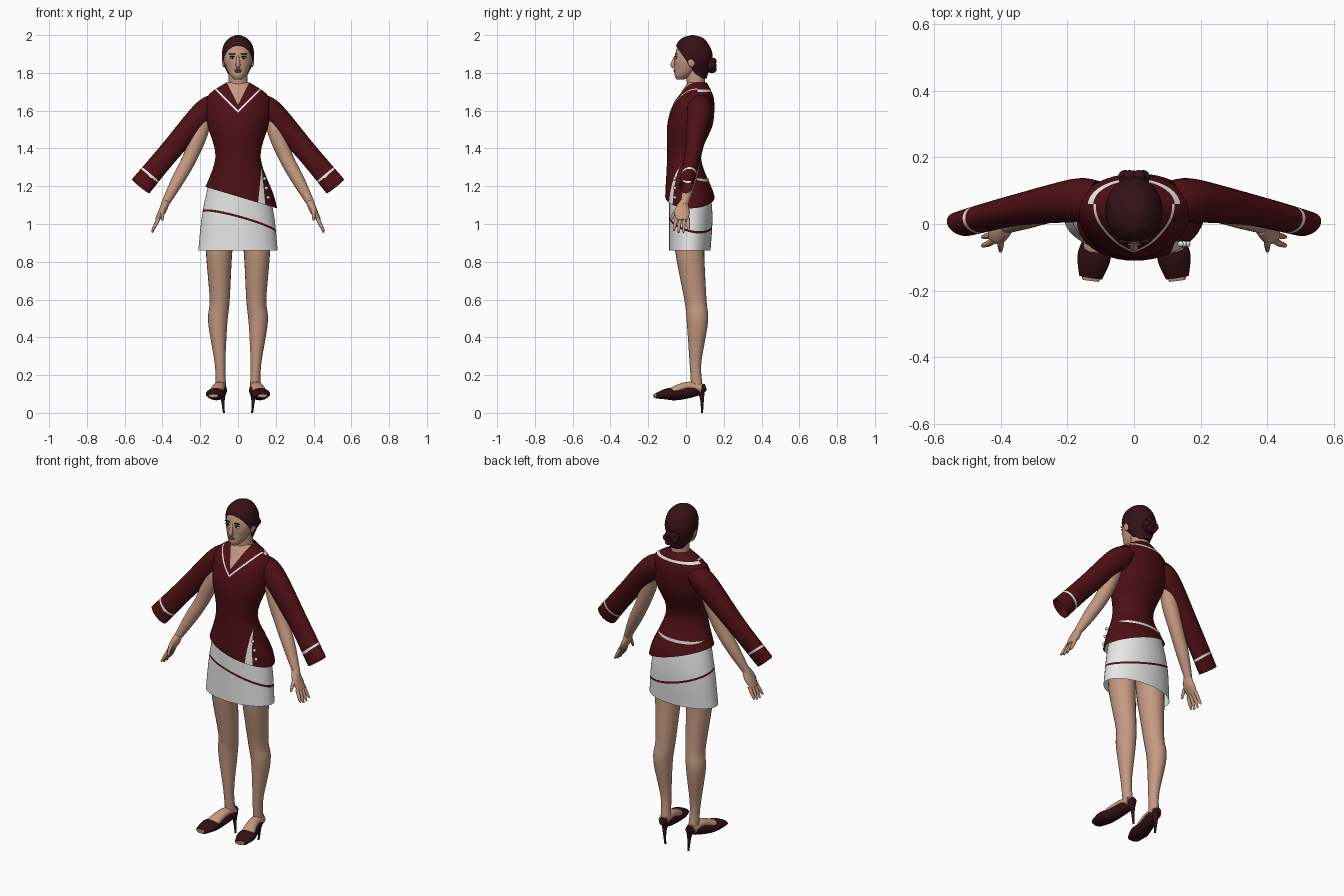
import bpy, bmesh, math
from mathutils import Vector

if "Cube" in bpy.data.objects:
    bpy.data.objects.remove(bpy.data.objects["Cube"])


def material(name, *rgb):
    mat = bpy.data.materials.new(name)
    mat.use_nodes = True
    mat.diffuse_color = (*rgb, 1)
    shader = mat.node_tree.nodes["Principled BSDF"]
    shader.inputs["Base Color"].default_value = (*rgb, 1)
    return mat


RED = material("dark red cloth", .075, .005, .007)
WHITE = material("white cloth", .8, .8, .8)
SKIN = material("skin", .56, .32, .22)
HAIR = material("dark hair", .036, .006, .009)
SHOE = material("shoe leather", .03, .005, .007)
LIPS = material("lips", .36, .14, .11)
DARK = material("dark eye", .01, .01, .01)


def finish(name, bm, materials, rule=None):
    """Turn a bmesh into a smooth object, colouring faces by a rule."""
    bmesh.ops.recalc_face_normals(bm, faces=bm.faces)
    for face in bm.faces:
        face.smooth = True
        if rule:
            face.material_index = rule(face.calc_center_median())
    mesh = bpy.data.meshes.new(name)
    bm.to_mesh(mesh)
    bm.free()
    mesh.set_sharp_from_angle(angle=math.radians(60))
    for mat in materials:
        mesh.materials.append(mat)
    obj = bpy.data.objects.new(name, mesh)
    bpy.context.collection.objects.link(obj)


def spline(keys, steps=6):
    """Smooth interpolation through a list of keys."""
    rows = [Vector(key) for key in keys]
    rows = [rows[0]] + rows + [rows[-1]]
    smooth = []
    for a, b, c, d in zip(rows, rows[1:], rows[2:], rows[3:]):
        for i in range(steps):
            t = i / steps
            start, end = (c - a) / 2, (d - b) / 2
            smooth.append(b + start * t + ((c - b) * 3 - start * 2 - end) * t ** 2
                          + ((b - c) * 2 + start + end) * t ** 3)
    return smooth + [rows[-1]]


def skin_rings(sections, sides, caps):
    """Join ellipses given as (centre, first half axis, second half axis)."""
    bm = bmesh.new()
    angles = [math.tau * k / sides for k in range(sides)]
    rings = [[bm.verts.new(p + u * math.cos(a) + v * math.sin(a)) for a in angles]
             for p, u, v in sections]
    for low, high in zip(rings, rings[1:]):
        for k in range(sides):
            bm.faces.new((low[k], low[k - 1], high[k - 1], high[k]))
    if caps:
        bm.faces.new(rings[0])
        bm.faces.new(rings[-1])
    return bm


def column(keys, caps=True):
    """Level ellipses from rows of (height, front, back, half width)."""
    return skin_rings([(Vector((0, (front + back) / 2, z)), Vector((half, 0, 0)),
                        Vector((0, (back - front) / 2, 0)))
                       for z, front, back, half in spline(keys)], 48, caps)


def limb(keys, depth=(1, 1), flip=1, sides=24, caps=True):
    """Ellipses across a path of (x, y, z, radius), with a depth ratio from start to end."""
    rows = spline(keys)
    last = len(rows) - 1
    points = [Vector((row[0] * flip, row[1], row[2])) for row in rows]
    sections = []
    for i, point in enumerate(points):
        along = (points[min(i + 1, last)] - points[max(i - 1, 0)]).normalized()
        u = Vector((1, 0, 0))
        u = (u - along * u.dot(along)).normalized()
        ratio = depth[0] + (depth[1] - depth[0]) * i / last
        radius = rows[i][3]
        sections.append((point, u * radius, along.cross(u) * radius * ratio))
    return skin_rings(sections, sides, caps)


def cut(bm, point, normal, clear=False):
    """Slice along a plane; optionally drop what lies on the normal's side."""
    bmesh.ops.bisect_plane(bm, geom=bm.verts[:] + bm.edges[:] + bm.faces[:],
                           plane_co=point, plane_no=normal, clear_outer=clear)


def ball(name, centre, size, mat):
    bm = bmesh.new()
    bmesh.ops.create_uvsphere(bm, u_segments=20, v_segments=12, radius=1)
    bmesh.ops.scale(bm, vec=size, verts=bm.verts)
    bmesh.ops.translate(bm, vec=centre, verts=bm.verts)
    finish(name, bm, [mat])


# Jacket: lofted body, slanted hem, V neck, white trim and side vent
TRIM, NECK, VENT, BACK_TRIM, LINE = 1.59, 1.63, 1.3, 1.7, .012
jacket = column([(1.75, .01, .11, .06), (1.69, -.03, .14, .15), (1.63, -.07, .15, .17),
                 (1.52, -.1, .14, .16), (1.35, -.1, .08, .12), (1.15, -.11, .15, .19),
                 (1.02, -.11, .15, .22)], caps=False)
cut(jacket, (0, 0, 1.145), (-.3, 0, -1), clear=True)
for side in (1, -1):
    for height in (TRIM, TRIM + LINE):
        cut(jacket, (0, 0, height), (side, 0, -1))
    cut(jacket, (0, 0, NECK), (side * 2, 0, -1))
    cut(jacket, (.125, 0, VENT), (side, 0, .1))
cut(jacket, (0, .06, 0), (0, 1, 0))
for height in (BACK_TRIM, BACK_TRIM + LINE):
    cut(jacket, (0, 0, height), (0, 0, 1))


def jacket_colour(c):
    if c.y > .06:
        return int(BACK_TRIM < c.z < BACK_TRIM + LINE)
    if c.z > NECK + 2 * abs(c.x):
        return 2
    trim = 0 < c.z - TRIM - abs(c.x) < LINE
    vent = c.y < 0 and abs(c.x - .125) < (VENT - c.z) * .1
    return int(trim or vent)


finish("jacket", jacket, [RED, WHITE, SKIN], jacket_colour)
for i in range(3):
    ball("vent_button", (.14 + i * .01, -.06, 1.24 - i * .05), (.009, .009, .009), WHITE)

# Skirt with a slanted red stripe
skirt = column([(1.24, -.09, .12, .15), (1.05, -.09, .14, .19), (.86, -.09, .13, .21)],
               caps=False)
slant = Vector((.27, .22, 1))
STRIPE = 1.015
for height in (STRIPE, STRIPE + LINE):
    cut(skirt, (0, 0, height), slant)
finish("skirt", skirt, [WHITE, RED], lambda c: int(STRIPE < slant.dot(c) < STRIPE + LINE))

# Neck, head and face
finish("neck", column([(1.64, .01, .1, .05), (1.83, 0, .1, .05)]), [SKIN])
finish("head", column([(1.765, -.05, -.01, .02), (1.785, -.06, .03, .04), (1.82, -.06, .07, .06),
                       (1.88, -.06, .1, .075), (1.95, -.04, .1, .06), (1.98, 0, .07, .03)]),
       [SKIN])
finish("nose", limb([(0, -.055, 1.89, .006), (0, -.07, 1.845, .012), (0, -.06, 1.83, .01)]),
       [SKIN])
ball("upper_lip", (0, -.06, 1.815), (.02, .007, .005), LIPS)
ball("lower_lip", (0, -.06, 1.807), (.02, .007, .005), LIPS)
for side in (1, -1):
    ball("eye_white", (side * .03, -.052, 1.88), (.014, .007, .006), WHITE)
    ball("iris", (side * .03, -.057, 1.88), (.006, .004, .006), DARK)
    ball("eyelid_line", (side * .03, -.053, 1.887), (.016, .007, .003), DARK)
    ball("eyebrow", (side * .03, -.052, 1.9), (.02, .006, .003), HAIR)
    ball("ear", (side * .075, .03, 1.86), (.01, .02, .03), SKIN)

# Hair cap cut along the hairline, and the bun
hair = column([(1.77, .03, .11, .04), (1.85, -.04, .13, .08), (1.9, -.06, .14, .085),
               (1.95, -.05, .12, .075), (1.985, -.02, .09, .045), (2, .03, .04, .01)])
cut(hair, (0, -.055, 1.945), (0, -.18, -.125), clear=True)
finish("hair", hair, [HAIR])
ball("bun", (0, .13, 1.84), (.045, .03, .04), HAIR)
for i in range(6):
    turn = math.tau * i / 6
    ball("bun_curl", (.027 * math.cos(turn), .142, 1.84 + .024 * math.sin(turn)),
         (.02, .02, .02), HAIR)

for flip, label in ((1, "left_"), (-1, "right_")):
    # Wide open sleeve with a white cuff line
    sleeve = limb([(.11, .07, 1.64, .05), (.18, .07, 1.59, .065), (.36, .04, 1.385, .057),
                   (.515, 0, 1.2, .06)], depth=(1.2, .6), flip=flip, sides=32, caps=False)
    run = Vector((flip * .64, 0, -.77))
    cuff = run.dot(Vector((flip * .464, 0, 1.264)))
    for reach in (cuff, cuff + LINE):
        cut(sleeve, run * reach, run)
    finish(label + "sleeve", sleeve, [RED, WHITE],
           lambda c: int(cuff < run.dot(c) < cuff + LINE))

    # Arm, palm, fingers and thumb
    finish(label + "arm", limb([(.17, .06, 1.58, .04), (.21, .05, 1.46, .043),
                                (.26, .04, 1.34, .038), (.32, .02, 1.23, .034),
                                (.39, -.01, 1.1, .02)], flip=flip), [SKIN])
    finish(label + "palm", limb([(.38, -.01, 1.12, .02), (.4, -.02, 1.07, .02),
                                 (.43, -.02, 1.02, .01)], depth=(1, 3), flip=flip), [SKIN])
    for i in range(4):
        y = i * .02 - .05
        finish(label + "finger", limb([(.42, y, 1.03, .01), (.44, y * 1.2, .99, .009),
                                       (.455, y * 1.3, .95 + abs(i - 1.5) * .01, .005)],
                                      flip=flip, sides=12), [SKIN])
    finish(label + "thumb", limb([(.4, -.03, 1.09, .012), (.4, -.06, 1.06, .01),
                                  (.4, -.08, 1.02, .006)], flip=flip, sides=12), [SKIN])

    # Leg and foot
    finish(label + "leg", limb([(.09, .02, 1.05, .08), (.1, .02, .86, .07), (.097, .05, .6, .053),
                                (.107, .06, .48, .051), (.095, .05, .26, .028),
                                (.09, .06, .12, .028)], depth=(1.1, 1.1), flip=flip), [SKIN])
    finish(label + "foot", limb([(.09, .08, .13, .03), (.1, 0, .14, .03), (.12, -.1, .1, .04),
                                 (.13, -.17, .09, .025)], depth=(1, .35), flip=flip), [SKIN])

    # Open-toed shoe with a stiletto heel
    finish(label + "shoe", limb([(.085, .105, .135, .015), (.09, .05, .12, .032),
                                 (.11, -.04, .1, .04), (.12, -.1, .1, .05),
                                 (.13, -.16, .09, .035)], depth=(1.2, .4), flip=flip), [SHOE])
    finish(label + "heel", limb([(.08, .08, .12, .02), (.08, .085, .07, .01),
                                 (.075, .085, 0, .005)], flip=flip, sides=16), [SHOE])
